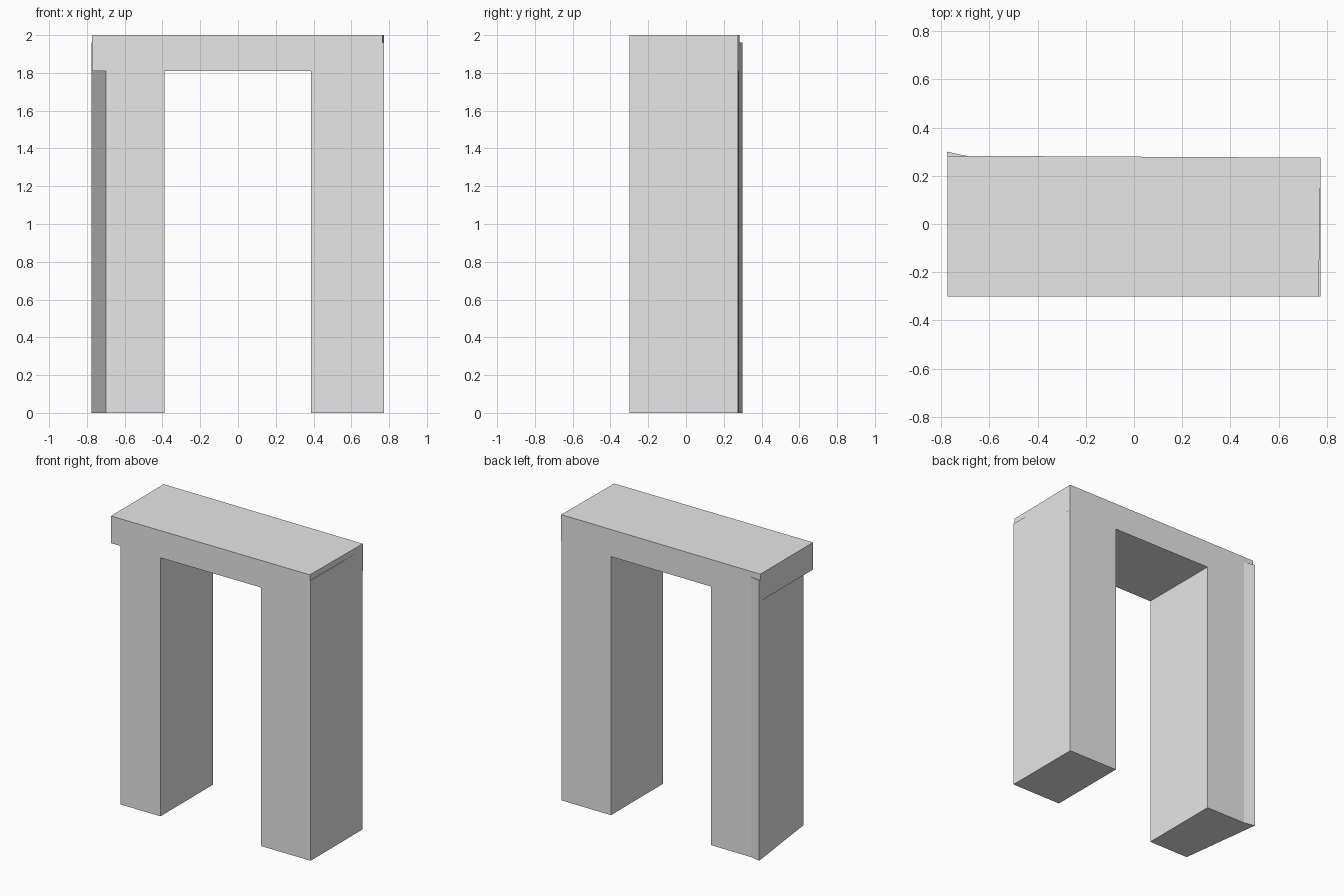
import bpy
import bmesh

cube = bpy.data.objects.get("Cube")
if cube:
    bpy.data.objects.remove(cube, do_unlink=True)

stone = bpy.data.materials.new("light_grey")
stone.use_nodes = True
colour = (0.8, 0.8, 0.8, 1)
stone.diffuse_color = colour
stone.node_tree.nodes["Principled BSDF"].inputs["Base Color"].default_value = colour


def prism(name, plan, bottom, top):
    """Extrude a counter-clockwise floor plan from bottom to top."""
    bm = bmesh.new()
    base = bm.faces.new([bm.verts.new((x, y, bottom)) for x, y in plan])
    side = bmesh.ops.extrude_face_region(bm, geom=[base], use_keep_orig=True)
    for item in side["geom"]:
        if isinstance(item, bmesh.types.BMVert):
            item.co.z = top
    bmesh.ops.recalc_face_normals(bm, faces=bm.faces)
    mesh = bpy.data.meshes.new(name)
    bm.to_mesh(mesh)
    bm.free()
    mesh.materials.append(stone)
    obj = bpy.data.objects.new(name, mesh)
    bpy.context.collection.objects.link(obj)
    return obj


# Left post: plain block, a hair wider than the lintel
prism("left_post", [(0.387, -0.3), (0.773, -0.3), (0.773, 0.275), (0.387, 0.277)], 0, 1.96)

# Right post: outer side slants outward to a flared back corner
prism("right_post", [(-0.39, -0.3), (-0.7, -0.3), (-0.776, 0.3),
                     (-0.7, 0.283), (-0.39, 0.281)], 0, 1.96)

# Lintel: slightly skewed slab across both posts
prism("lintel", [(-0.774, -0.3), (0.766, -0.3), (0.774, 0.275), (-0.774, 0.283)], 1.81, 2)
